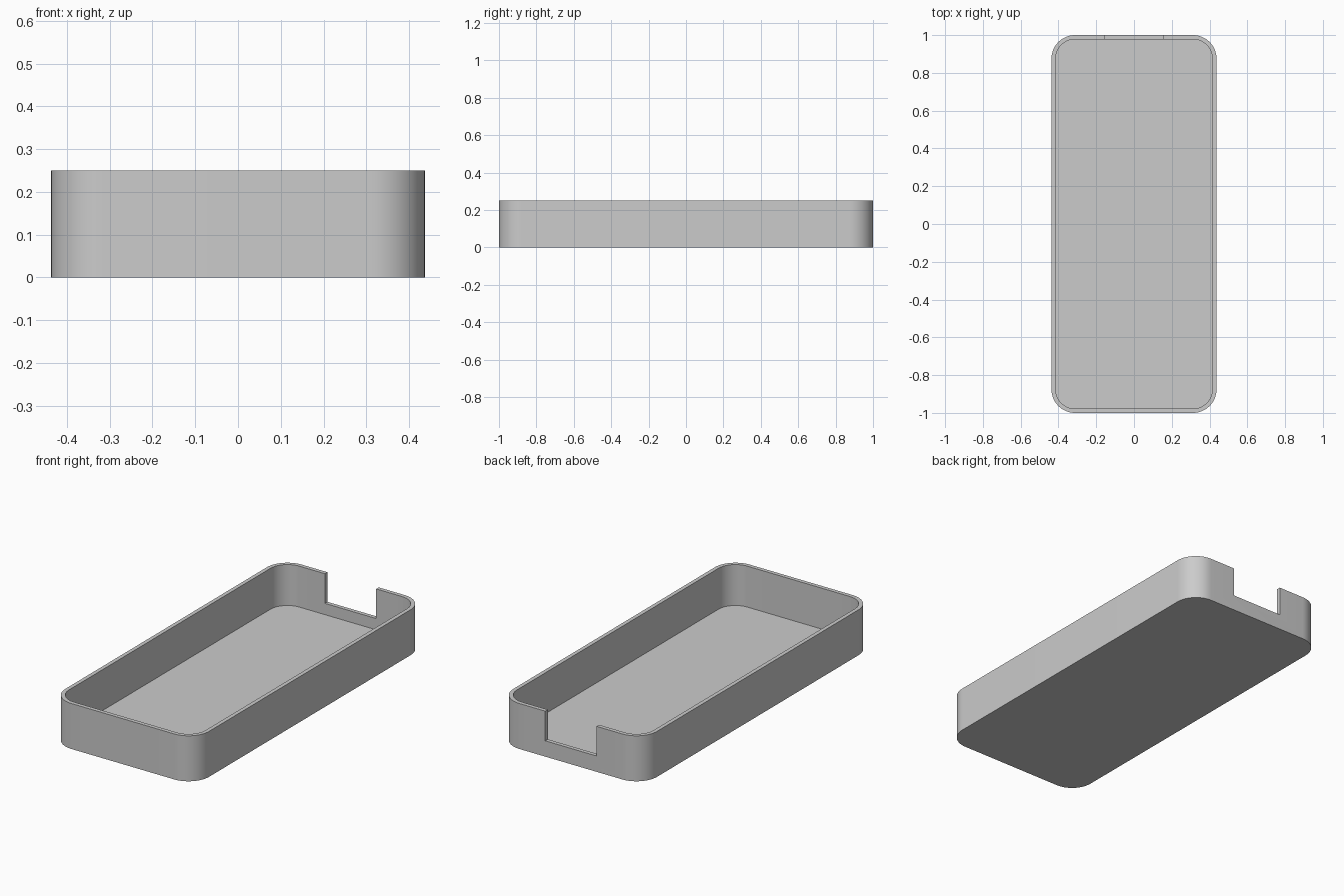
import bpy
import bmesh
from math import cos, sin, pi, radians
from mathutils import Vector

if "Cube" in bpy.data.objects:
    bpy.data.objects.remove(bpy.data.objects["Cube"], do_unlink=True)

HALF_X, HALF_Y, HEIGHT = 0.437, 1.0, 0.25
RADIUS, WALL, FLOOR = 0.125, 0.022, 0.025
NOTCH_HALF, NOTCH_Z = 0.156, 0.087
CORNER_STEPS = 16

grey = bpy.data.materials.new("plain grey")
grey.use_nodes = True
colour = (0.6, 0.6, 0.6, 1)
grey.diffuse_color = colour
grey.node_tree.nodes["Principled BSDF"].inputs["Base Color"].default_value = colour


def rounded_block(name, hx, hy, radius, z0, z1):
    """Upright prism with a rounded rectangle as its outline."""
    bm = bmesh.new()
    ring = []
    for quarter, (sx, sy) in enumerate([(1, 1), (-1, 1), (-1, -1), (1, -1)]):
        for step in range(CORNER_STEPS + 1):
            a = (quarter + step / CORNER_STEPS) * pi / 2
            ring.append(bm.verts.new((sx * (hx - radius) + radius * cos(a),
                                      sy * (hy - radius) + radius * sin(a), z0)))
    base = bm.faces.new(ring)
    top = bmesh.ops.extrude_face_region(bm, geom=[base])["geom"]
    bmesh.ops.translate(bm, vec=Vector((0, 0, z1 - z0)),
                        verts=[v for v in top if isinstance(v, bmesh.types.BMVert)])
    bmesh.ops.recalc_face_normals(bm, faces=bm.faces)
    mesh = bpy.data.meshes.new(name)
    bm.to_mesh(mesh)
    bm.free()
    mesh.materials.append(grey)
    obj = bpy.data.objects.new(name, mesh)
    bpy.context.collection.objects.link(obj)
    return obj


def cut(target, cutter):
    """Subtract the cutter from the target, then discard the cutter."""
    cutter.hide_render = True
    mod = target.modifiers.new("cut", 'BOOLEAN')
    mod.operation = 'DIFFERENCE'
    mod.solver = 'EXACT'
    mod.object = cutter
    bpy.context.view_layer.objects.active = target
    bpy.ops.object.modifier_apply(modifier=mod.name)
    bpy.data.objects.remove(cutter, do_unlink=True)


# Open tray: outer block hollowed down to the floor
tray = rounded_block("tray", HALF_X, HALF_Y, RADIUS, 0, HEIGHT)
cut(tray, rounded_block("cavity_cutter", HALF_X - WALL, HALF_Y - WALL,
                        RADIUS - WALL, FLOOR, HEIGHT + 0.1))

# Rectangular opening in the back wall
bpy.ops.mesh.primitive_cube_add(size=1, location=(0, HALF_Y, NOTCH_Z + 0.15))
notch = bpy.context.object
notch.name = "notch_cutter"
notch.scale = (2 * NOTCH_HALF, 0.15, 0.3)
bpy.context.view_layer.update()
cut(tray, notch)

# Smooth corners, crisp rims
bpy.ops.object.select_all(action='DESELECT')
tray.select_set(True)
bpy.context.view_layer.objects.active = tray
bpy.ops.object.shade_smooth_by_angle(angle=radians(30))
